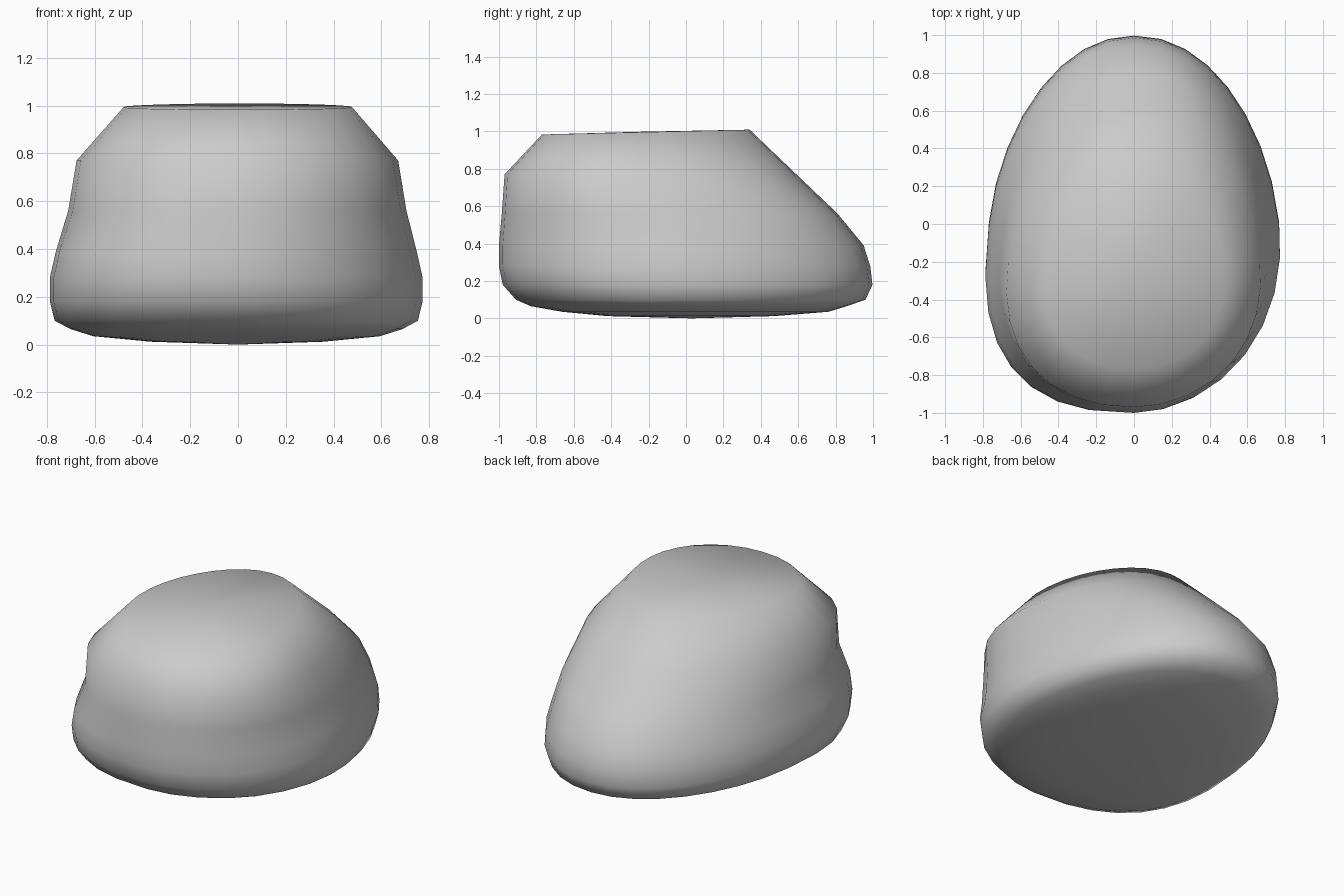
import bpy, bmesh
from math import sin, cos, pi, copysign

if "Cube" in bpy.data.objects:
    bpy.data.objects.remove(bpy.data.objects["Cube"])

SEGMENTS = 32

# Corner fullness (superellipse exponent): back right, front right, front left, back left
LOWER = (2.15, 1.88, 2.5, 2.1)
UPPER = (2.5, 1.95, 2.2, 2.05)
TOP = (2.1, 2.0, 2.1, 2.0)

# Horizontal sections, bottom to top: z, half width, front y, back y, fullness
SECTIONS = [
    (0.012, 0.36, -0.42, 0.47, LOWER),
    (0.035, 0.60, -0.66, 0.76, LOWER),
    (0.065, 0.695, -0.83, 0.86, LOWER),
    (0.10, 0.76, -0.91, 0.96, LOWER),
    (0.18, 0.78, -0.98, 0.997, LOWER),
    (0.28, 0.78, -1.00, 0.985, LOWER),
    (0.39, 0.755, -1.00, 0.95, LOWER),
    (0.56, 0.71, -0.985, 0.81, UPPER),
    (0.77, 0.675, -0.97, 0.59, UPPER),
    (0.983, 0.48, -0.77, 0.34, TOP),
]


def power(v, exponent):
    return copysign(abs(v) ** (2 / exponent), v)


def egg_ring(bm, z, half_width, front, back, fullness, tilt=0.0):
    """Egg-shaped ring, narrower at the back, with its own corner fullness."""
    mid, half = (front + back) / 2, (back - front) / 2
    ring = []
    for i in range(SEGMENTS):
        a = 2 * pi * i / SEGMENTS
        n = fullness[i * 4 // SEGMENTS]
        s, c = power(sin(a), n), power(cos(a), n)
        x = half_width * 0.985 * s * (1 - 0.15 * c)
        ring.append(bm.verts.new((x, mid + half * c, z + tilt * (1 + c) / 2)))
    return ring


bm = bmesh.new()
rings = [egg_ring(bm, *s, tilt=0.026 if s is SECTIONS[-1] else 0.0) for s in SECTIONS]

# Side wall
for low, high in zip(rings, rings[1:]):
    for i in range(SEGMENTS):
        j = (i + 1) % SEGMENTS
        bm.faces.new((low[i], low[j], high[j], high[i]))

# Gently bulging base and nearly flat top, closed as fans
for ring, centre in ((rings[0], (0, 0.03, 0.0)), (rings[-1], (-0.04, -0.23, 0.998))):
    tip = bm.verts.new(centre)
    for i in range(SEGMENTS):
        bm.faces.new((ring[i], ring[(i + 1) % SEGMENTS], tip))

bmesh.ops.recalc_face_normals(bm, faces=bm.faces)
for f in bm.faces:
    f.smooth = True

mesh = bpy.data.meshes.new("rounded_body")
bm.to_mesh(mesh)
bm.free()
body = bpy.data.objects.new("rounded_body", mesh)
bpy.context.collection.objects.link(body)
